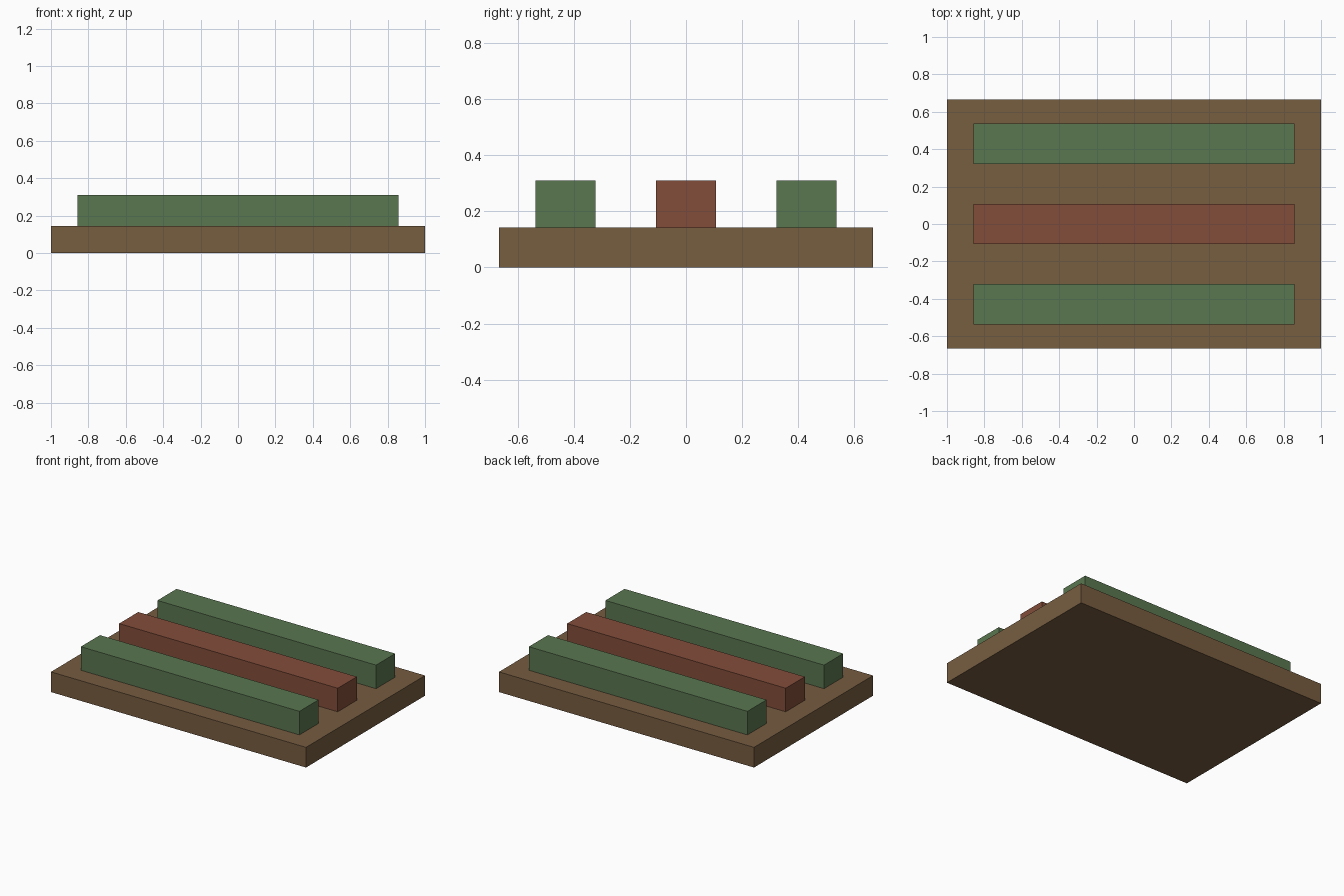
import bpy

if "Cube" in bpy.data.objects:
    bpy.data.objects.remove(bpy.data.objects["Cube"])


def material(name, rgb):
    m = bpy.data.materials.new(name)
    m.diffuse_color = (*rgb, 1.0)
    m.use_nodes = True
    m.node_tree.nodes["Principled BSDF"].inputs["Base Color"].default_value = m.diffuse_color
    return m


def box(name, size, centre, mat):
    bpy.ops.mesh.primitive_cube_add(size=1, location=centre)
    ob = bpy.context.object
    ob.name = name
    ob.scale = size
    bpy.ops.object.transform_apply(location=False, rotation=False, scale=True)
    ob.data.materials.append(mat)
    return ob


brown = material("soil brown", (0.184, 0.109, 0.051))
green = material("leaf green", (0.102, 0.184, 0.080))
red = material("brick red", (0.223, 0.074, 0.042))

BASE_H = 0.143
BAR_H = 0.167

# Base slab
box("base_slab", (2.0, 1.333, BASE_H), (0, 0, BASE_H / 2), brown)

# Three raised rows resting on the slab
for name, y, mat in (("front_row", -0.429, green),
                     ("middle_row", 0.0, red),
                     ("back_row", 0.429, green)):
    box(name, (1.714, 0.214, BAR_H), (0, y, BASE_H + BAR_H / 2), mat)
